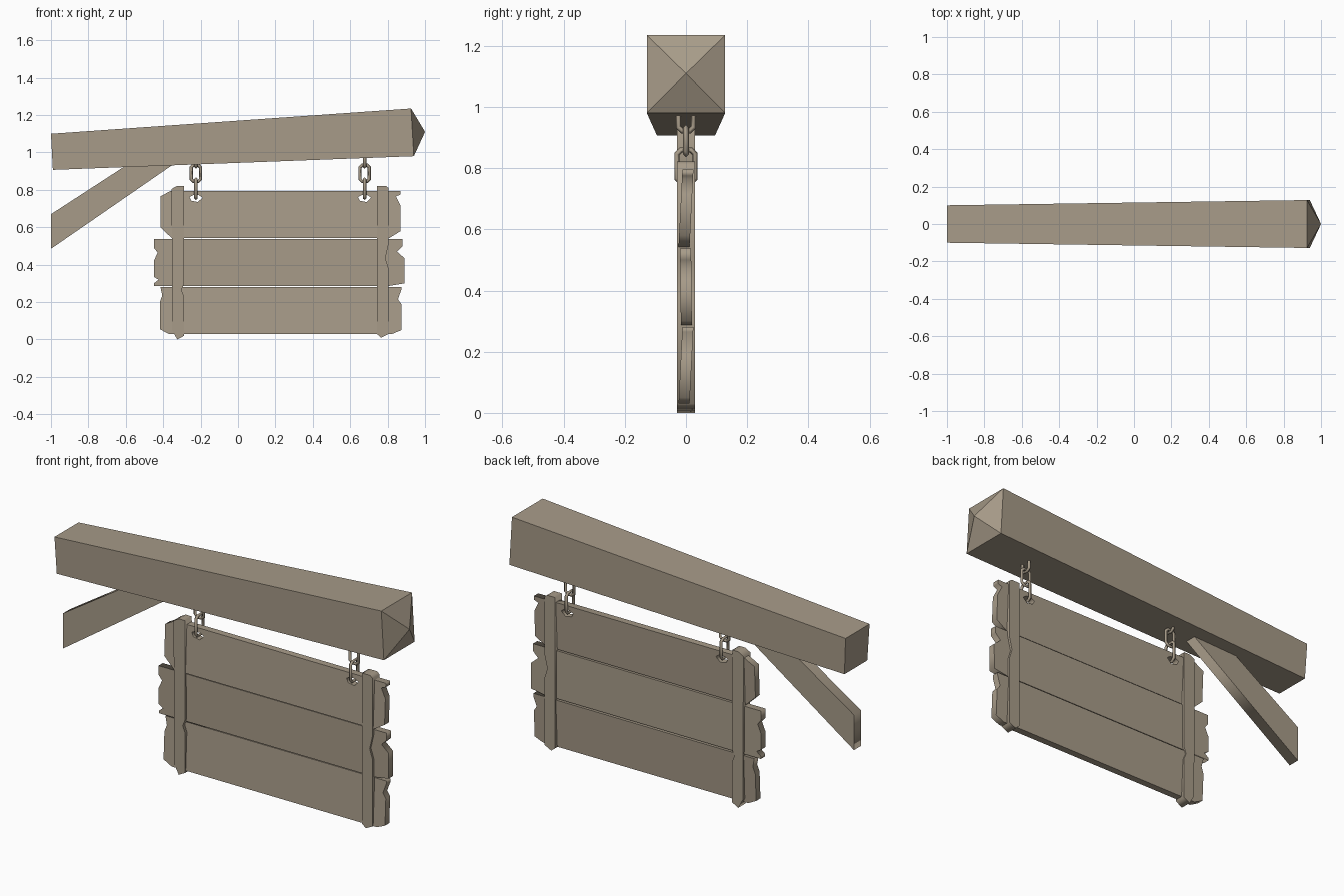
import bpy, bmesh
from mathutils import Vector

if "Cube" in bpy.data.objects:
    bpy.data.objects.remove(bpy.data.objects["Cube"])

wood = bpy.data.materials.new("weathered_wood")
wood.diffuse_color = (0.39, 0.33, 0.25, 1)
wood.use_nodes = True
wood.node_tree.nodes["Principled BSDF"].inputs["Base Color"].default_value = wood.diffuse_color


def finish(name, bm):
    bmesh.ops.remove_doubles(bm, verts=bm.verts, dist=1e-5)
    bmesh.ops.recalc_face_normals(bm, faces=bm.faces)
    me = bpy.data.meshes.new(name)
    bm.to_mesh(me)
    bm.free()
    me.materials.clear()
    me.materials.append(wood)
    ob = bpy.data.objects.new(name, me)
    bpy.context.collection.objects.link(ob)
    return ob


def curve_mesh(loops, **settings):
    """Bmesh of a curve made of closed straight-sided loops."""
    cu = bpy.data.curves.new("tmp", 'CURVE')
    for key, val in settings.items():
        setattr(cu, key, val)
    for pts in loops:
        sp = cu.splines.new('POLY')
        sp.points.add(len(pts) - 1)
        for p, c in zip(sp.points, pts):
            p.co = (*c, 1) if len(c) == 3 else (*c, 0, 1)
        sp.use_cyclic_u = True
    ob = bpy.data.objects.new("tmp", cu)
    bpy.context.collection.objects.link(ob)
    dg = bpy.context.evaluated_depsgraph_get()
    me = bpy.data.meshes.new_from_object(ob.evaluated_get(dg))
    bm = bmesh.new()
    bm.from_mesh(me)
    bpy.data.objects.remove(ob)
    bpy.data.curves.remove(cu)
    bpy.data.meshes.remove(me)
    return bm


def board(name, loops, half, lean=0.0):
    """Front outline (x, z) with optional holes, given thickness along y."""
    bm = curve_mesh(loops, dimensions='2D', fill_mode='BOTH', extrude=half)
    zs = [v.co.y for v in bm.verts]
    mid = (min(zs) + max(zs)) / 2
    for v in bm.verts:
        x, z, d = v.co
        v.co = (x, -d + lean * (z - mid), z)
    return finish(name, bm)


# Tapered beam with a pointed end
bm = bmesh.new()
near = [bm.verts.new(c) for c in ((-0.99, -0.095, 0.907), (-0.99, 0.095, 0.907),
                                  (-1, 0.1, 1.1), (-1, -0.1, 1.1))]
far = [bm.verts.new(c) for c in ((0.94, -0.128, 0.98), (0.94, 0.128, 0.98),
                                 (0.925, 0.128, 1.235), (0.925, -0.128, 1.235))]
tip = bm.verts.new((1, 0, 1.11))
bm.faces.new(near)
for i in range(4):
    j = (i + 1) % 4
    bm.faces.new((near[i], near[j], far[j], far[i]))
    bm.faces.new((far[i], far[j], tip))
finish("beam", bm)

# Diagonal brace
board("brace", [[(-1, 0.485), (-0.29, 0.975), (-0.53, 0.975), (-1, 0.67)]], 0.03)

# Sign planks with chipped ends; the top one has holes for the chains
CHAIN_X = (-0.225, 0.677)
holes = [[(x - 0.035, 0.762), (x - 0.015, 0.772), (x + 0.015, 0.772),
          (x + 0.035, 0.758), (x + 0.01, 0.735), (x - 0.025, 0.742)] for x in CHAIN_X]
board("top_plank", [[(-0.36, 0.795), (-0.415, 0.765), (-0.415, 0.6), (-0.355, 0.543),
                     (0.81, 0.543), (0.87, 0.58), (0.87, 0.715), (0.845, 0.765),
                     (0.87, 0.775), (0.87, 0.795)]] + holes, 0.018, 0.05)
board("middle_plank", [[(-0.45, 0.538), (-0.45, 0.49), (-0.43, 0.465), (-0.45, 0.42),
                        (-0.45, 0.335), (-0.425, 0.32), (-0.45, 0.3), (-0.45, 0.287),
                        (0.81, 0.287), (0.89, 0.3), (0.89, 0.435), (0.85, 0.47),
                        (0.88, 0.5), (0.88, 0.538)]], 0.018, -0.01)
board("bottom_plank", [[(-0.415, 0.281), (-0.405, 0.235), (-0.418, 0.2), (-0.418, 0.055),
                        (-0.37, 0.03), (0.825, 0.03), (0.873, 0.05), (0.873, 0.19),
                        (0.855, 0.215), (0.873, 0.265), (0.873, 0.281)]], 0.018, 0.05)

# Upright battens clasping both faces of the planks
board("left_batten", [[(-0.355, 0.805), (-0.325, 0.822), (-0.29, 0.822), (-0.288, 0.3),
                       (-0.302, 0.265), (-0.288, 0.23), (-0.288, 0.02), (-0.325, 0.0),
                       (-0.352, 0.05)]], 0.029)
board("right_batten", [[(0.742, 0.822), (0.742, 0.03), (0.765, 0.01), (0.805, 0.03),
                        (0.805, 0.38), (0.788, 0.435), (0.805, 0.51), (0.805, 0.81),
                        (0.79, 0.822)]], 0.029)


# Chains: three octagonal links each, alternately turned a quarter
def link(name, x, z0, z1, turned, w=0.025, r=0.009):
    z, h, c = (z0 + z1) / 2, (z1 - z0) / 2 - r, 0.013
    ring = [(w, h - c), (w - c, h), (c - w, h), (-w, h - c),
            (-w, c - h), (c - w, -h), (w - c, -h), (w, c - h)]
    pts = [(x, u, z + v) if turned else (x + u, 0, z + v) for u, v in ring]
    finish(name, curve_mesh([pts], dimensions='3D', fill_mode='FULL',
                            bevel_depth=r, bevel_resolution=0))


for side, x in zip(("left", "right"), CHAIN_X):
    link(side + "_upper_link", x, 0.912, 1.01, True)
    link(side + "_middle_link", x, 0.835, 0.942, False)
    link(side + "_lower_link", x, 0.745, 0.868, True, w=0.03)
